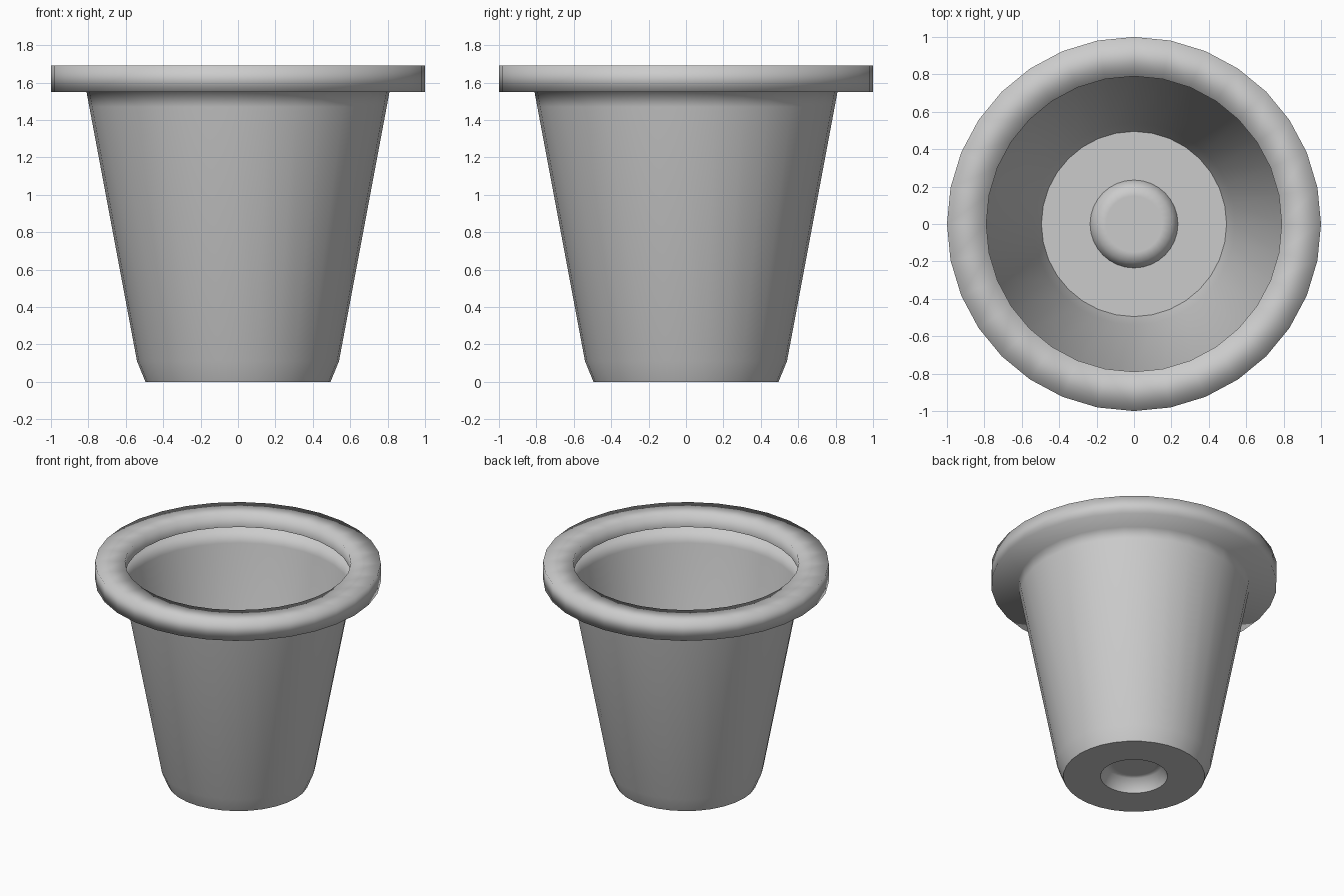
import bpy, bmesh, math

if "Cube" in bpy.data.objects:
    bpy.data.objects.remove(bpy.data.objects["Cube"])

SEGMENTS = 32


def lathe(name, profile, sharp_rings=(), cap_end=False):
    """Revolve an (r, z) profile around z; smooth except on the listed rings."""
    bm = bmesh.new()
    rings = []
    for r, z in profile:
        rings.append([bm.verts.new((r * math.cos(2 * math.pi * i / SEGMENTS),
                                    r * math.sin(2 * math.pi * i / SEGMENTS), z))
                      for i in range(SEGMENTS)])
    for a, b in zip(rings, rings[1:]):
        for i in range(SEGMENTS):
            j = (i + 1) % SEGMENTS
            bm.faces.new((a[i], a[j], b[j], b[i]))
    if cap_end:
        bm.faces.new(rings[-1])
    for f in bm.faces:
        f.smooth = True
    for k in sharp_rings:
        for i in range(SEGMENTS):
            edge = bm.edges.get((rings[k][i], rings[k][(i + 1) % SEGMENTS]))
            edge.smooth = False
    # The profile runs from the lip inwards to the base, so flip to face outwards
    bmesh.ops.reverse_faces(bm, faces=bm.faces[:])
    mesh = bpy.data.meshes.new(name)
    bm.to_mesh(mesh)
    bm.free()
    obj = bpy.data.objects.new(name, mesh)
    bpy.context.collection.objects.link(obj)
    return obj


# Thin-shelled pot: rolled rim, tapered wall, chamfered foot, raised dimple in the floor
pot_profile = [
    (0.79, 1.595), (0.79, 1.69),      # hanging inner lip
    (1.00, 1.69), (1.00, 1.55),       # rim top and outside
    (0.81, 1.55), (0.795, 1.47),      # underside of rim, top of wall
    (0.54, 0.11), (0.495, 0.0),       # wall and foot chamfer
    (0.235, 0.0),                     # floor
    (0.20, 0.10), (0.15, 0.10),       # dimple
]
lathe("plant_pot", pot_profile, sharp_rings=(7, 8), cap_end=True)
